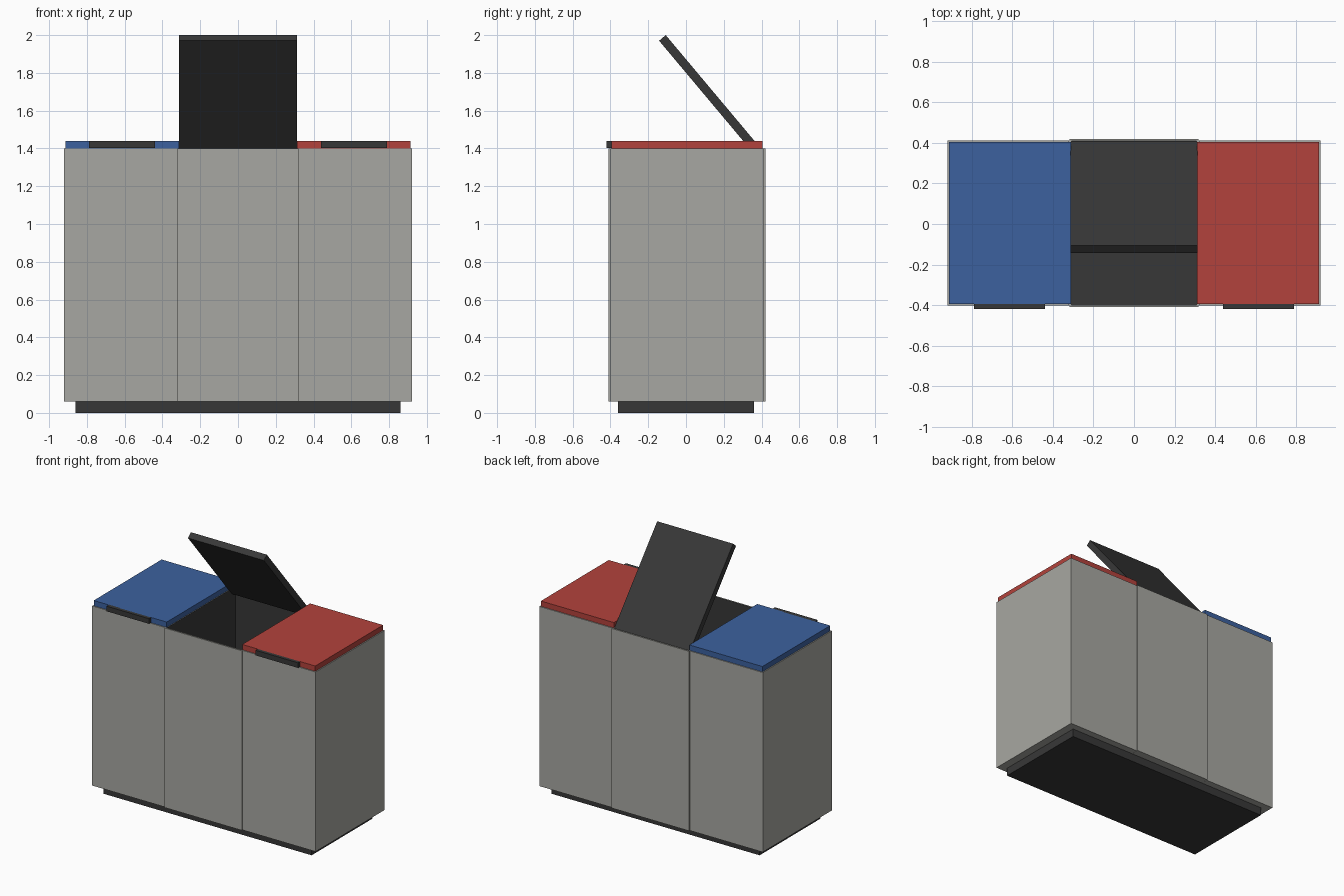
import bpy, bmesh, math
from mathutils import Matrix, Vector

if "Cube" in bpy.data.objects:
    bpy.data.objects.remove(bpy.data.objects["Cube"])


def material(name, rgb):
    m = bpy.data.materials.new(name)
    m.diffuse_color = (*rgb, 1)
    m.use_nodes = True
    m.node_tree.nodes["Principled BSDF"].inputs["Base Color"].default_value = m.diffuse_color
    return m


GREY = material("warm_grey", (0.39, 0.39, 0.36))
DARK = material("charcoal", (0.039, 0.039, 0.039))
RED = material("red", (0.45, 0.055, 0.045))
BLUE = material("blue", (0.045, 0.12, 0.345))


def finish(bm, name, mats):
    me = bpy.data.meshes.new(name)
    bm.normal_update()
    bm.to_mesh(me)
    bm.free()
    ob = bpy.data.objects.new(name, me)
    for m in mats:
        me.materials.append(m)
    bpy.context.collection.objects.link(ob)
    return ob


def box_bm(x, y, z):
    bm = bmesh.new()
    lo, hi = Vector((x[0], y[0], z[0])), Vector((x[1], y[1], z[1]))
    bmesh.ops.create_cube(bm, size=1, matrix=Matrix.Translation((lo + hi) / 2)
                          @ Matrix.Diagonal((*(hi - lo), 1)))
    bm.normal_update()
    return bm


def box(name, x, y, z, mat):
    return finish(box_bm(x, y, z), name, [mat])


def bin_body(name, x, y, wall=0.015):
    """Open-topped bin: grey shell and rim, charcoal lining."""
    bm = box_bm(x, y, (0.06, 1.40))
    top = max(bm.faces, key=lambda f: f.calc_center_median().z)
    bmesh.ops.inset_region(bm, faces=[top], thickness=wall)
    res = bmesh.ops.extrude_face_region(bm, geom=[top])
    if top.is_valid:
        bm.faces.remove(top)
    for g in res["geom"]:
        if isinstance(g, bmesh.types.BMVert):
            g.co.z = 0.10
    # lining = every face lying fully inside the outer walls
    e = wall * 0.5
    for f in bm.faces:
        if all(x[0] + e < v.co.x < x[1] - e and y[0] + e < v.co.y < y[1] - e for v in f.verts):
            f.material_index = 1
    return finish(bm, name, [GREY, DARK])


# plinth
box("plinth", (-0.86, 0.86), (-0.36, 0.36), (0, 0.062), DARK)

# three bins, the centre one slightly deeper
bin_body("centre_bin", (-0.319, 0.319), (-0.41, 0.42))
for name, s, colour in (("left", -1, BLUE), ("right", 1, RED)):
    def span(a, b):
        return tuple(sorted((s * a, s * b)))
    bin_body(name + "_bin", span(0.32, 0.922), (-0.402, 0.412))
    box(name + "_lid", span(0.312, 0.914), (-0.395, 0.405), (1.40, 1.44), colour)
    box(name + "_handle", span(0.44, 0.79), (-0.42, -0.39), (1.402, 1.44), DARK)

# raised centre lid, hinged at the back
lid = box("open_lid", (-0.313, 0.313), (-0.80, 0), (-0.046, 0), DARK)
lid.data.transform(Matrix.Translation((0, 0.407, 1.387))
                   @ Matrix.Rotation(-math.radians(50), 4, 'X'))
